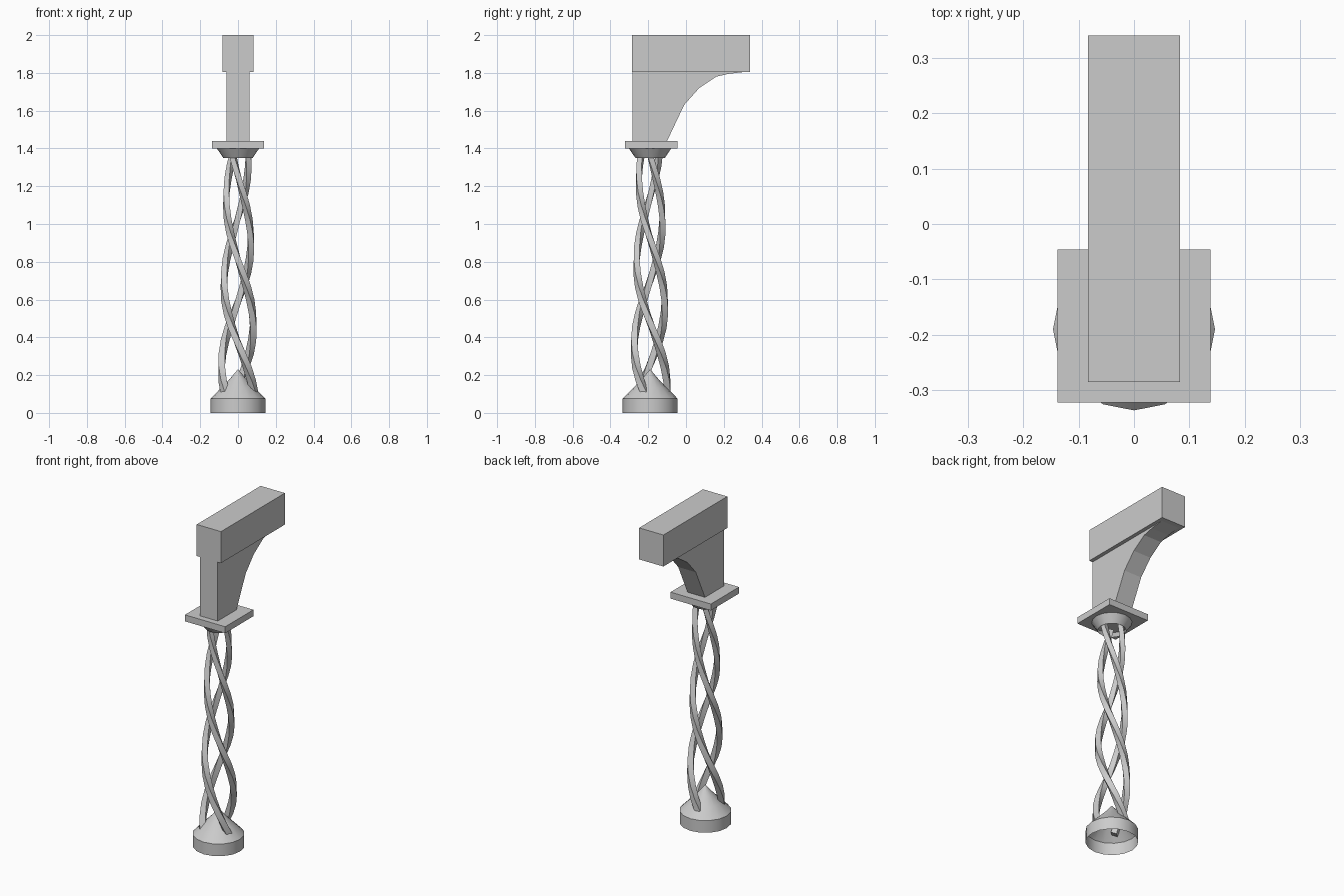
import bpy, bmesh, math
from mathutils import Vector

if "Cube" in bpy.data.objects:
    bpy.data.objects.remove(bpy.data.objects["Cube"])

CY = -0.19  # y of the column axis


def make(name, verts, faces, smooth=None):
    me = bpy.data.meshes.new(name)
    me.from_pydata(verts, [], faces)
    bm = bmesh.new()
    bm.from_mesh(me)
    bmesh.ops.recalc_face_normals(bm, faces=bm.faces)
    bm.to_mesh(me)
    bm.free()
    ob = bpy.data.objects.new(name, me)
    bpy.context.collection.objects.link(ob)
    if smooth:
        bpy.ops.object.select_all(action='DESELECT')
        bpy.context.view_layer.objects.active = ob
        ob.select_set(True)
        bpy.ops.object.shade_smooth_by_angle(angle=math.radians(smooth))
    return ob


def extrude_x(name, profile, half):
    """Extrude a (y, z) outline across x, centred on x = 0."""
    n = len(profile)
    verts = [(s * half, y, z) for s in (-1, 1) for y, z in profile]
    faces = [tuple(range(n)), tuple(range(n, 2 * n))]
    faces += [(i, (i + 1) % n, n + (i + 1) % n, n + i) for i in range(n)]
    return make(name, verts, faces)


def loft(name, rings, cap=False, smooth=None):
    """Skin a list of equally sized vertex rings."""
    n = len(rings[0])
    verts = [v for r in rings for v in r]
    faces = [(k * n + i, k * n + (i + 1) % n, (k + 1) * n + (i + 1) % n, (k + 1) * n + i)
             for k in range(len(rings) - 1) for i in range(n)]
    if cap:
        faces += [tuple(range(n)), tuple(range(len(verts) - n, len(verts)))]
    return make(name, verts, faces, smooth)


def lathe(name, profile, sides=16, smooth=35):
    return loft(name, [[(r * math.cos(math.tau * i / sides),
                         CY + r * math.sin(math.tau * i / sides), z)
                        for i in range(sides)] for r, z in profile], smooth=smooth)


def box(y0, y1, z0, z1):
    return [(y0, z0), (y1, z0), (y1, z1), (y0, z1)]


# Top beam, curved bracket and square plate
extrude_x("top_beam", box(-0.285, 0.34, 1.805, 2.0), 0.083)
extrude_x("bracket", [(-0.284, 1.44), (-0.10, 1.44), (-0.01, 1.63), (0.07, 1.72),
                      (0.16, 1.78), (0.225, 1.795), (0.31, 1.805), (-0.284, 1.805)], 0.06)
extrude_x("square_plate", box(-0.322, -0.046, 1.40, 1.44), 0.138)

# Collar and open bell-shaped foot
lathe("collar", [(0.078, 1.35), (0.112, 1.40)])
lathe("foot", [(0.146, 0.0), (0.146, 0.075), (0.09, 0.132), (0.045, 0.178), (0.001, 0.23)])

# Three twisted, tapering strands
Z0, Z1, STEPS = 0.10, 1.38, 18


def strand_ring(z, phase):
    t = (z - Z0) / (Z1 - Z0)
    a = math.pi - (z - 0.7) * math.tau / 1.33 + phase
    rad, half = 0.091 - 0.036 * t, 0.017 - 0.003 * t
    out = Vector((math.cos(a), math.sin(a), 0))
    tangent = Vector((math.sin(a) * rad, -math.cos(a) * rad, 1.33 / math.tau)).normalized()
    side = tangent.cross(out)
    c = Vector((0, CY, z)) + out * rad
    return [c + out * half * i + side * half * j
            for i, j in ((1, 1), (-1, 1), (-1, -1), (1, -1))]


for k in range(3):
    loft(f"twisted_strand_{k + 1}",
         [strand_ring(Z0 + (Z1 - Z0) * i / STEPS, k * math.tau / 3) for i in range(STEPS + 1)],
         cap=True, smooth=35)
